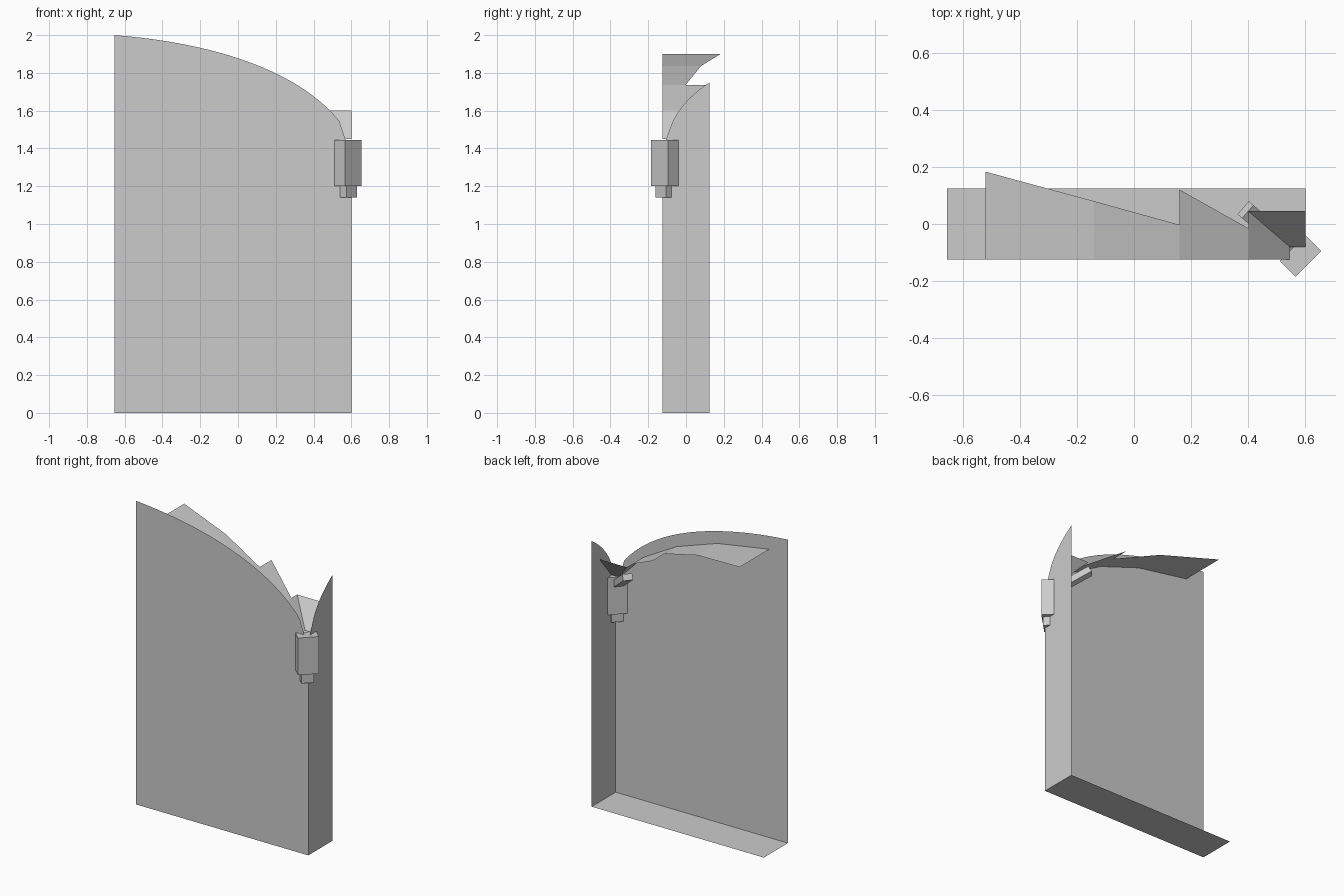
import bpy, bmesh
from mathutils import Vector, Matrix
from mathutils.geometry import interpolate_bezier

if "Cube" in bpy.data.objects:
    bpy.data.objects.remove(bpy.data.objects["Cube"])

X0, X1, Y0, Y1 = -0.655, 0.6, -0.125, 0.125


def make(name, verts, faces):
    me = bpy.data.meshes.new(name)
    me.from_pydata(verts, [], faces)
    ob = bpy.data.objects.new(name, me)
    bpy.context.collection.objects.link(ob)
    return ob


def box(name, size, matrix):
    bm = bmesh.new()
    bmesh.ops.create_cube(bm, size=1, matrix=matrix @ Matrix.Diagonal((*size, 1)))
    me = bpy.data.meshes.new(name)
    bm.to_mesh(me)
    bm.free()
    ob = bpy.data.objects.new(name, me)
    bpy.context.collection.objects.link(ob)
    return ob


def arc(a, b, c, d, n):
    return [(p.x, p.y) for p in interpolate_bezier(*[Vector((*q, 0)) for q in (a, b, c, d)], n)]


# front panel with a falling curved top edge
edge = arc((X0, 2.0), (-0.2, 1.965), (0.3, 1.84), (0.537, 1.544), 20) + [(0.568, 1.45), (X1, 1.36)]
pts = [(X0, 0), (X1, 0)] + edge[::-1]
make("front_panel", [(x, Y0, z) for x, z in pts], [range(len(pts))])

# right panel with a rising curved top edge
edge = [(Y0, 1.38), (-0.105, 1.45)] + arc((-0.072, 1.54), (-0.04, 1.61), (0.03, 1.69), (Y1, 1.75), 10)
pts = [(Y1, 0)] + edge[::-1] + [(Y0, 0)]
make("right_panel", [(X1, y, z) for y, z in pts], [list(range(len(pts)))[::-1]])

# floor
make("floor", [(X0, Y0, 0), (X1, Y0, 0), (X1, Y1, 0), (X0, Y1, 0)], [(0, 1, 2, 3)])

# inner flaps along the front panel: each row is (x, back y, z)
flaps = [
    [(-0.52, 0.183, 1.90), (-0.14, 0.08, 1.837), (0.16, -0.003, 1.735)],
    [(0.16, 0.12, 1.735), (0.40, -0.015, 1.60)],
    [(0.40, 0.045, 1.60), (0.545, -0.08, 1.45)],
]
for i, rows in enumerate(flaps):
    verts = [v for x, y, z in rows for v in ((x, Y0, z), (x, y, z))]
    make(f"front_flap_{i + 1}", verts,
         [(2 * k, 2 * k + 2, 2 * k + 3, 2 * k + 1) for k in range(len(rows) - 1)])

# flap along the right panel, meeting the last front flap in a valley
make("side_flap", [(0.40, 0.045, 1.60), (X1, 0.045, 1.60), (X1, -0.08, 1.45), (0.545, -0.08, 1.45)],
     [(0, 1, 2, 3)])

# corner block and its smaller foot, turned 45 degrees
turn = Matrix.Rotation(0.785398, 4, 'Z')
box("corner_block", (0.127, 0.078, 0.245), Matrix.Translation((0.5825, -0.112, 1.3225)) @ turn)
box("corner_foot", (0.078, 0.05, 0.06), Matrix.Translation((0.585, -0.117, 1.17)) @ turn)

# slanted arm running under the valley
a, b = Vector((0.57, -0.105, 1.39)), Vector((0.39, 0.05, 1.54))
axis = (b - a).normalized()
side = axis.cross(Vector((0, 0, 1))).normalized()
rot = Matrix((axis, side, axis.cross(side))).transposed().to_4x4()
box("valley_arm", ((b - a).length, 0.06, 0.04), Matrix.Translation((a + b) / 2) @ rot)
